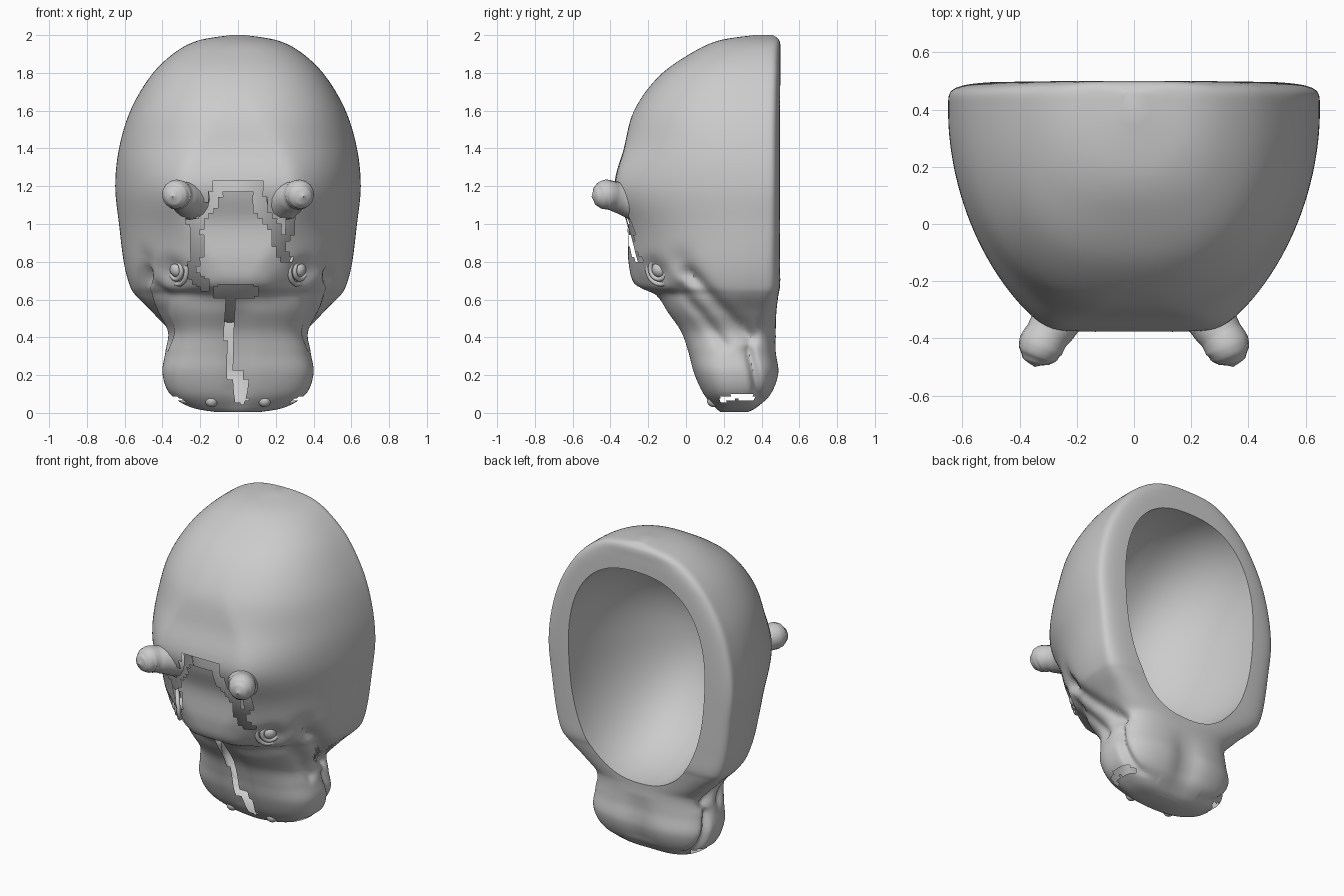
import bpy, bmesh, math
from mathutils import Vector

if "Cube" in bpy.data.objects:
    bpy.data.objects.remove(bpy.data.objects["Cube"])

# Cross-sections from chin to crown: z, half width, front y, widest y, back y, squareness
ROWS = [
    (0.005, 0.12, 0.18, 0.25, 0.33, 2.2),
    (0.03, 0.25, 0.15, 0.26, 0.38, 2.4),
    (0.10, 0.36, 0.09, 0.27, 0.455, 2.7),
    (0.21, 0.40, 0.04, 0.28, 0.495, 2.9),
    (0.32, 0.385, 0.01, 0.29, 0.48, 2.9),
    (0.43, 0.375, -0.03, 0.30, 0.475, 2.8),
    (0.53, 0.45, -0.10, 0.32, 0.48, 2.4),
    (0.62, 0.54, -0.16, 0.34, 0.49, 2.1),
    (0.68, 0.575, -0.27, 0.35, 0.50, 2.0),
    (0.80, 0.605, -0.305, 0.36, 0.50, 1.95),
    (1.00, 0.63, -0.315, 0.38, 0.50, 1.9),
    (1.20, 0.65, -0.38, 0.39, 0.50, 1.87),
    (1.40, 0.63, -0.33, 0.39, 0.50, 2.1),
    (1.60, 0.57, -0.275, 0.39, 0.50, 2.3),
    (1.78, 0.465, -0.145, 0.39, 0.50, 2.4),
    (1.90, 0.345, 0.02, 0.40, 0.50, 2.4),
    (1.97, 0.215, 0.17, 0.41, 0.495, 2.2),
    (2.00, 0.04, 0.36, 0.40, 0.46, 2.0),
]


def spline(rows, steps):
    out = []
    for i in range(len(rows) - 1):
        a, b, c, d = (rows[max(0, min(len(rows) - 1, i + k))] for k in (-1, 0, 1, 2))
        for s in range(steps):
            t = s / steps
            out.append([0.5 * (2 * q + (r - p) * t + (2 * p - 5 * q + 4 * r - u) * t * t
                               + (3 * q - p - 3 * r + u) * t ** 3)
                        for p, q, r, u in zip(a, b, c, d)])
    return out + [list(rows[-1])]


def dist(p, line):
    best = 9
    for a, b in zip(line, line[1:]):
        a, b = Vector(a), Vector(b)
        d = b - a
        t = max(0, min(1, (p - a).dot(d) / d.length_squared))
        best = min(best, (p - a - d * t).length)
    return best


def gauss(v, w):
    return math.exp(-(v / w) ** 2)


# Side folds as (y, z) paths with depth (positive is inward) and width
FOLDS = [
    ([(-0.06, 0.66), (0.08, 0.52), (0.20, 0.36)], 0.02, 0.03),
    ([(0.0, 0.74), (0.16, 0.58), (0.34, 0.40)], 0.035, 0.035),
    ([(0.33, 0.33), (0.36, 0.22), (0.385, 0.08)], 0.035, 0.025),
    ([(-0.18, 0.77), (-0.16, 0.75)], 0.03, 0.05),
    ([(-0.03, 0.80), (0.02, 0.72)], 0.02, 0.06),
]


def smooth(obj, angle=40):
    bpy.ops.object.select_all(action='DESELECT')
    obj.select_set(True)
    bpy.context.view_layer.objects.active = obj
    bpy.ops.object.shade_smooth_by_angle(angle=math.radians(angle))


def mesh_object(name, bm):
    bmesh.ops.recalc_face_normals(bm, faces=bm.faces)
    me = bpy.data.meshes.new(name)
    bm.to_mesh(me)
    bm.free()
    obj = bpy.data.objects.new(name, me)
    bpy.context.collection.objects.link(obj)
    return obj


# Head: loft through the sections
N = 152
bm = bmesh.new()
rings = []
for z, w, yf, yc, yb, n in spline(ROWS, 7):
    ring = []
    flat = 0.12 * gauss(z - 1.15, 0.25)
    back = 2.9 if z < 0.45 else min(6, 2.9 + (z - 0.45) * 16)
    back -= max(0, z - 1.8) * 12
    for k in range(N):
        a = 2 * math.pi * (k + 0.5) / N
        c, s = math.cos(a), math.sin(a)
        e = 2 / (n if s < 0 else back)
        x = w * math.copysign(abs(c) ** e, c)
        y = yc + (yb - yc if s > 0 else yc - yf + flat) * math.copysign(abs(s) ** e, s)
        # flat forehead with a soft edge
        if s < 0 and flat > 0.002:
            y = 0.5 * (y + yf + math.sqrt((y - yf) ** 2 + (0.3 * flat) ** 2))
        if abs(x) > 0.15 and y < 0.47:
            out = Vector((x, (y - 0.3) * 0.7)).normalized()
            for line, depth, width in FOLDS:
                g = depth * gauss(dist(Vector((y, z)), line), width)
                x -= out.x * g
                y -= out.y * g
        # valley down the middle of the muzzle, and one behind the chin
        if z < 0.65:
            fade = min(1, (0.65 - z) * 8) * min(1, z * 8)
            if s < 0:
                y += 0.025 * gauss(x, 0.06) * fade
            elif z < 0.4:
                y -= 0.03 * gauss(x, 0.09) * fade * min(1, (0.4 - z) * 6)
        # brow edge sweeps up towards the eyes
        if s < 0:
            y += 0.05 * max(0, min(1, (abs(x) - 0.15) / 0.15)) * gauss(z - 0.68, 0.06) * s * s
        ring.append(bm.verts.new((x, y, z)))
    rings.append(ring)
for r, q in zip(rings, rings[1:]):
    for k in range(N):
        j = (k + 1) % N
        bm.faces.new((r[k], r[j], q[j], q[k]))
bm.faces.new(rings[0][::-1])
bm.faces.new(rings[-1])
head = mesh_object("hollow_head", bm)

# Bowl-shaped cavity cut in from the back
bm = bmesh.new()
bmesh.ops.create_uvsphere(bm, u_segments=80, v_segments=48, radius=1)
for v in bm.verts:
    x, y, z = v.co
    f = math.hypot(x, z) / max(1e-6, (abs(x) ** 2.4 + abs(z) ** 2.4) ** (1 / 2.4))
    v.co = (x * f * 0.475 * (1 + 0.08 * z), 0.5 + y * 0.71, 1.152 + z * f * 0.675)
cutter = mesh_object("cavity_cutter", bm)
mod = head.modifiers.new("cavity", 'BOOLEAN')
mod.operation = 'DIFFERENCE'
mod.solver = 'EXACT'
mod.object = cutter
bpy.context.view_layer.objects.active = head
bpy.ops.object.modifier_apply(modifier=mod.name)
cutter.hide_render = True
cutter.hide_set(True)

# Open cracks: front (x, z) paths and side (y, z) paths, with half widths
FRONT = [
    ([(-0.19, 1.05), (-0.13, 1.12), (-0.11, 1.20), (0.11, 1.21), (0.12, 1.07), (0.19, 1.0),
      (0.21, 0.89), (0.26, 0.82)], 0.028),
    ([(-0.25, 1.03), (-0.22, 0.95), (-0.19, 1.05)], 0.02),
    ([(-0.22, 0.95), (-0.21, 0.84), (-0.26, 0.75), (-0.17, 0.67)], 0.028),
    ([(0.28, 1.03), (0.275, 0.94), (0.22, 0.91)], 0.018),
    ([(-0.10, 0.64), (0.07, 0.64)], 0.035),
    ([(-0.035, 0.62), (-0.035, 0.22), (0.02, 0.15), (0.02, 0.08)], 0.03),
]
SIDE = [([(0.19, 0.07), (0.27, 0.085), (0.35, 0.08)], 0.014)]
bm = bmesh.new()
bm.from_mesh(head.data)
gone = []
for f in bm.faces:
    c = f.calc_center_median()
    if c.z > 1.3 or len(f.verts) > 20:
        continue
    front = f.normal.y < -0.1 and any(dist(Vector((c.x, c.z)), l) < r for l, r in FRONT)
    side = (abs(c.x) > 0.2 and c.z < 0.2
            and any(dist(Vector((c.y, c.z)), l) < r for l, r in SIDE))
    if front or side:
        gone.append(f)
bmesh.ops.delete(bm, geom=gone, context='FACES')
bm.to_mesh(head.data)
bm.free()
smooth(head)


# Ears: short stalks with rounded tips
def ear(side, name):
    cu = bpy.data.curves.new(name, 'CURVE')
    cu.dimensions = '3D'
    cu.bevel_depth = 1
    cu.bevel_resolution = 6
    cu.resolution_u = 6
    pts = [(0.25, -0.28, 1.13, 0.11), (0.28, -0.35, 1.14, 0.085), (0.305, -0.39, 1.15, 0.077),
           (0.325, -0.425, 1.155, 0.08), (0.335, -0.455, 1.15, 0.07),
           (0.343, -0.48, 1.147, 0.048), (0.347, -0.499, 1.145, 0.002)]
    sp = cu.splines.new('BEZIER')
    sp.bezier_points.add(len(pts) - 1)
    for bp, (x, y, z, r) in zip(sp.bezier_points, pts):
        bp.co = (side * x, y, z)
        bp.radius = r
        bp.handle_left_type = bp.handle_right_type = 'AUTO'
    bpy.context.collection.objects.link(bpy.data.objects.new(name, cu))


def ball(name, loc, r):
    bpy.ops.mesh.primitive_uv_sphere_add(segments=24, ring_count=14, radius=r, location=loc)
    bpy.context.object.name = name
    smooth(bpy.context.object)


# Eyes with lid rings, nostrils
for s, tag in ((-1, "left"), (1, "right")):
    ear(s, "ear_" + tag)
    ball("eye_" + tag, (s * 0.315, -0.135, 0.76), 0.045)
    for R, push in ((0.052, 0.0), (0.08, -0.012)):
        d = Vector((s * 0.82, -0.57, -0.1)).normalized()
        bpy.ops.mesh.primitive_torus_add(
            major_radius=R, minor_radius=0.013, major_segments=32, minor_segments=10,
            location=Vector((s * 0.33, -0.145, 0.76)) + d * push,
            rotation=d.to_track_quat('Z', 'Y').to_euler())
        bpy.context.object.name = "eyelid_" + tag
        smooth(bpy.context.object)
    ball("nostril_" + tag, (s * 0.14, 0.145, 0.065), 0.034)
